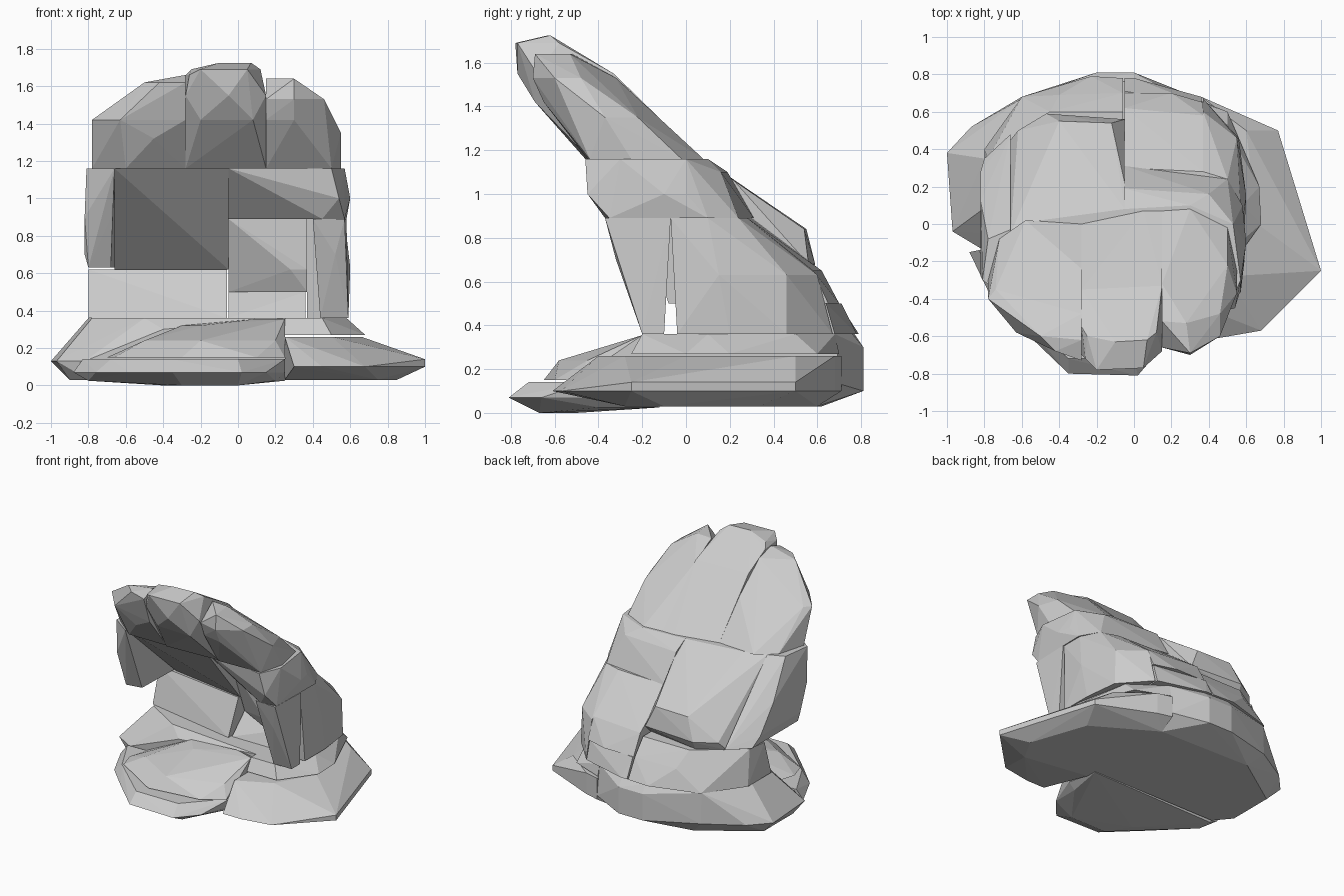
import bpy, bmesh

stone = bpy.data.materials.new("light_grey_stone")
stone.diffuse_color = (0.6, 0.6, 0.6, 1)


def rock(name, *levels):
    """Faceted boulder: the hull around outlines given as (height, (x, y), ...)."""
    bm = bmesh.new()
    for z, *outline in levels:
        for x, y in outline:
            bm.verts.new((x, y, z))
    res = bmesh.ops.convex_hull(bm, input=bm.verts[:])
    loose = {g for g in res["geom_interior"] + res["geom_unused"]
             if isinstance(g, bmesh.types.BMVert)}
    bmesh.ops.delete(bm, geom=list(loose), context='VERTS')
    bmesh.ops.recalc_face_normals(bm, faces=bm.faces[:])
    mesh = bpy.data.meshes.new(name)
    bm.to_mesh(mesh)
    bm.free()
    mesh.materials.append(stone)
    bpy.context.collection.objects.link(bpy.data.objects.new(name, mesh))


# Overhanging crown: three lobes leaning forward
rock("crown_left",
     (1.16, (-.78, -.3), (-.72, -.08), (-.58, .02), (-.28, 0), (-.28, -.45), (-.6, -.45)),
     (1.32, (-.45, -.58),),
     (1.42, (-.78, -.4), (-.74, -.35), (-.28, -.24), (-.63, -.58), (-.28, -.66)),
     (1.62, (-.5, -.6), (-.28, -.48), (-.42, -.68), (-.28, -.73)),
     (1.66, (-.28, -.62)))
rock("crown_middle",
     (1.16, (-.28, 0), (.05, .07), (.15, .07), (.15, -.44), (-.28, -.46)),
     (1.42, (-.2, -.68), (.08, -.69)),
     (1.55, (-.28, -.35), (.15, -.33), (.15, -.68), (-.05, -.77), (-.28, -.7)),
     (1.66, (-.28, -.55), (-.26, -.72)),
     (1.69, (-.25, -.6), (-.2, -.78), (.05, -.77), (.12, -.58)),
     (1.725, (-.1, -.63), (.07, -.62)))
rock("crown_right",
     (1.16, (.15, .07), (.3, .08), (.5, -.02), (.55, -.25), (.5, -.44), (.15, -.45)),
     (1.35, (.55, -.37), (.5, -.22)),
     (1.42, (.3, -.65), (.15, -.62)),
     (1.53, (.46, -.6), (.46, -.48), (.15, -.32), (.15, -.66), (.3, -.7)),
     (1.64, (.15, -.52), (.28, -.53), (.3, -.69)))

# Middle course of the shell
rock("upper_wall_right",
     (.89, (-.05, -.08), (.45, -.37), (.57, -.35), (.58, .1), (.5, .24), (-.05, .31)),
     (1.0, (.6, -.1), (.54, -.45), (.58, 0)),
     (1.1, (-.05, .19), (.4, .16)),
     (1.16, (-.05, -.35), (.5, -.46), (.57, -.3), (.53, 0), (.3, .1), (-.05, .08)))
rock("upper_wall_back",
     (.62, (-.66, .2), (-.05, .1), (-.05, .5), (-.47, .56), (-.66, .45)),
     (.68, (-.05, .56), (-.47, .59), (-.62, .5)),
     (.84, (-.12, .54), (-.4, .55), (-.6, .35)),
     (1.06, (-.05, .22)),
     (1.16, (-.66, -.4), (-.05, -.35), (-.05, .08), (-.5, .02), (-.66, -.05)))
rock("side_wall_left",
     (.63, (-.8, -.2), (-.68, -.18), (-.66, .48), (-.8, .35)),
     (.7, (-.82, -.2), (-.82, .28)),
     (.9, (-.82, -.28), (-.68, -.3), (-.82, .12)),
     (1.16, (-.81, -.3), (-.66, -.41), (-.66, -.03), (-.78, -.08)))

# Lower course of the shell
rock("lower_wall_back",
     (.5, (-.05, .15), (.37, -.08), (.37, .65), (.2, .7), (-.05, .7)),
     (.62, (.28, -.09), (.37, -.12)),
     (.65, (-.05, .62), (.37, .58)),
     (.89, (-.05, 0), (.37, -.12), (.37, .28), (-.05, .3)))
rock("back_step",
     (.36, (-.05, 0), (.36, 0), (.36, .68), (0, .78), (-.05, .78)),
     (.5, (-.05, .15), (.36, .06), (.36, .64), (-.05, .71)))
rock("lower_wall_left",
     (.36, (-.8, .12), (-.06, -.03), (-.06, .78), (-.23, .79), (-.6, .68), (-.8, .4)),
     (.5, (-.06, .7), (-.4, .69)),
     (.62, (-.8, .2), (-.06, .09), (-.06, .6), (-.45, .6), (-.78, .35)))
rock("side_wall_right",
     (.36, (.37, -.04), (.59, -.04), (.59, .2), (.56, .46), (.37, .67)),
     (.63, (.37, .6), (.55, .46), (.6, .15)),
     (.89, (.37, -.07), (.57, -.07), (.57, .1), (.5, .24), (.37, .28)))
rock("front_pillar_right",
     (.36, (.44, -.2), (.59, -.2), (.59, -.1), (.48, -.1)),
     (.7, (.52, -.32),),
     (.89, (.4, -.36), (.57, -.37), (.58, -.07), (.42, -.07)))

# Base slabs
rock("base_back_left",
     (.03, (-.9, 0), (-.9, .35), (-.5, .62), (.25, .6), (.25, -.12), (-.8, -.12)),
     (.1, (-.2, .81), (0, .81)),
     (.13, (-1, .38), (-.97, -.04), (-.82, -.13), (-.87, .52), (-.6, .68), (.25, .71)),
     (.3, (-.2, .81), (0, .81), (.25, -.14), (-.4, -.14)),
     (.36, (-.8, .35), (-.78, .1), (-.5, -.07), (.25, -.14), (.25, .68), (0, .76), (-.2, .77), (-.6, .67)))
rock("base_right",
     (.03, (.25, -.2), (.75, -.28), (.85, -.1), (.7, .33), (.25, .6)),
     (.1, (1, -.25), (.68, -.57), (.45, -.61), (.3, -.61), (.77, .5), (.36, .68), (.25, .71)),
     (.14, (1, -.25), (.77, .5)),
     (.26, (.25, -.4), (.5, -.28), (.66, 0), (.6, .5), (.36, .68), (.25, .71)))
rock("base_top_right",
     (.27, (.25, -.25), (.5, -.25), (.68, 0), (.67, .2), (.5, .6), (.25, .7)),
     (.36, (.25, -.2), (.45, -.2), (.58, .1), (.5, .5), (.25, .68)))
rock("front_slab_upper",
     (.15, (-.7, -.3), (-.66, -.43), (-.3, -.65), (.1, -.6), (.25, -.5), (.25, -.13), (-.65, -.13)),
     (.24, (-.5, -.4), (-.2, -.58), (.2, -.45)),
     (.32, (-.2, -.25), (.2, -.25), (.25, -.13), (-.3, -.13)),
     (.355, (.25, -.2), (.1, -.15)))
rock("front_slab_lower",
     (0, (-.4, -.5), (-.3, -.67), (0, -.67)),
     (.025, (-.8, -.25), (-.8, -.14), (.25, -.12), (.2, -.4)),
     (.07, (-.88, -.15), (-.76, -.4), (-.58, -.58), (-.35, -.8), (.02, -.81), (.15, -.66), (.25, -.4)),
     (.14, (-.83, -.14), (-.68, -.42), (-.35, -.72), (0, -.72), (.25, -.45), (.25, -.13)))
